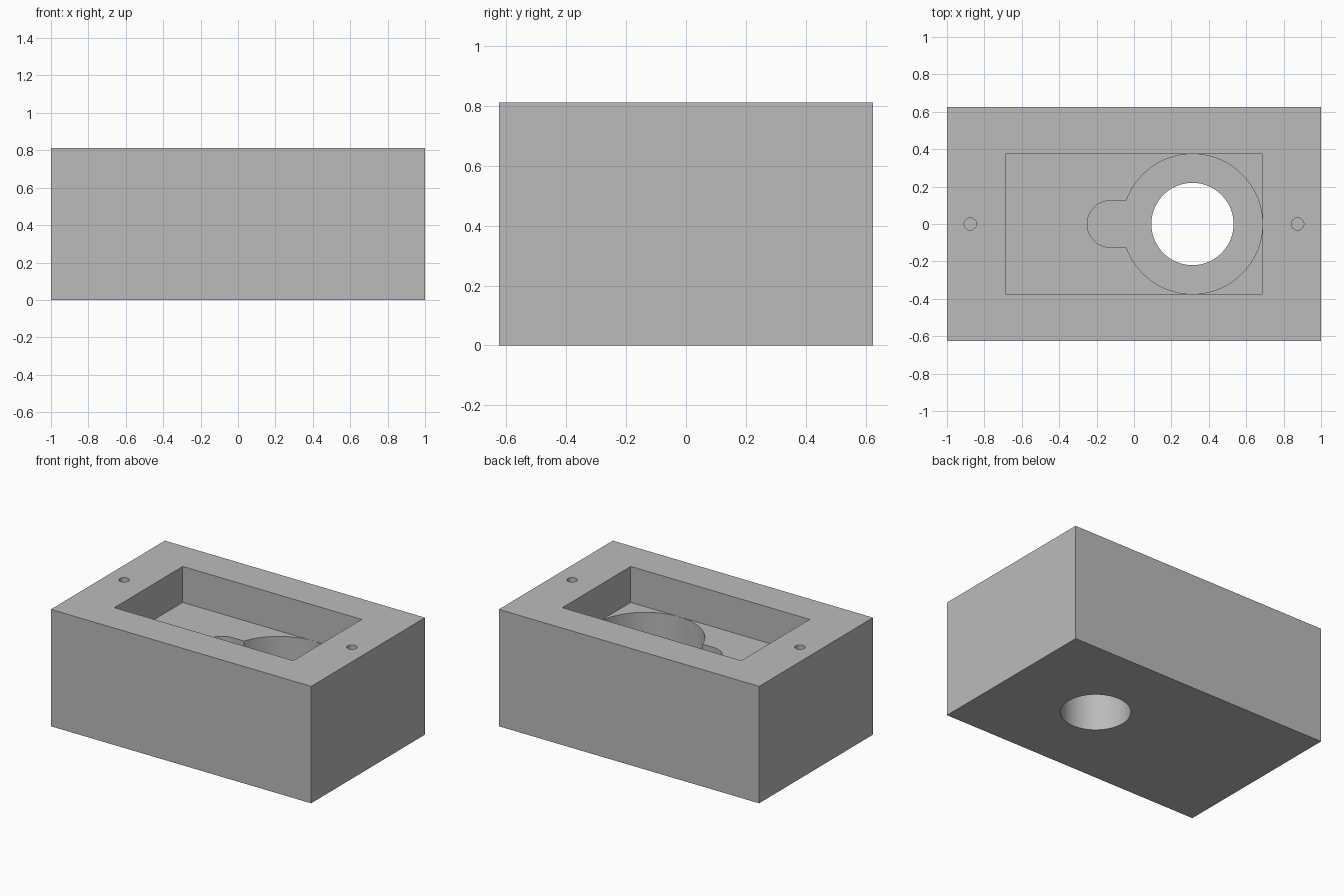
import bpy
import bmesh
from math import acos, asin, cos, pi, sin, tau

cube = bpy.data.objects.get("Cube")
if cube:
    bpy.data.objects.remove(cube, do_unlink=True)

LENGTH, WIDTH, HEIGHT = 2.0, 1.25, 0.8125
POCKET_FLOOR, KEYHOLE_FLOOR = 0.5625, 0.3125
BORE_X = 0.3125

grey = bpy.data.materials.new("plain grey")
grey.use_nodes = True
colour = (0.5, 0.5, 0.5, 1)
grey.diffuse_color = colour
grey.node_tree.nodes["Principled BSDF"].inputs["Base Color"].default_value = colour


def arc(cx, radius, start, end, steps):
    """Points on an arc centred on the long axis."""
    angles = [start + (end - start) * i / steps for i in range(steps + 1)]
    return [(cx + radius * cos(a), radius * sin(a)) for a in angles]


def circle(cx, radius, steps=64):
    return arc(cx, radius, 0, tau, steps)[:-1]


def rectangle(length, width):
    x, y = length / 2, width / 2
    return [(-x, -y), (x, -y), (x, y), (-x, y)]


def prism(name, outline, bottom, top):
    """Extrude a flat outline upward into a solid."""
    bm = bmesh.new()
    face = bm.faces.new([bm.verts.new((x, y, bottom)) for x, y in outline])
    raised = bmesh.ops.extrude_face_region(bm, geom=[face])["geom"]
    verts = [v for v in raised if isinstance(v, bmesh.types.BMVert)]
    bmesh.ops.translate(bm, verts=verts, vec=(0, 0, top - bottom))
    bmesh.ops.recalc_face_normals(bm, faces=bm.faces)
    mesh = bpy.data.meshes.new(name)
    bm.to_mesh(mesh)
    bm.free()
    mesh.materials.append(grey)
    obj = bpy.data.objects.new(name, mesh)
    bpy.context.collection.objects.link(obj)
    return obj


# Keyhole outline: large round recess joined to a round-ended slot
recess_radius, slot_radius, slot_x = 0.3745, 0.125, -0.125
join = pi - asin(slot_radius / recess_radius)
keyhole = arc(BORE_X, recess_radius, -join, join, 96)
keyhole += arc(slot_x, slot_radius, pi / 2, 3 * pi / 2, 32)

# Solid block and the shapes removed from it
block = prism("housing_block", rectangle(LENGTH, WIDTH), 0, HEIGHT)
above = HEIGHT + 0.1
cutters = [
    prism("pocket_cutter", rectangle(1.375, 0.75), POCKET_FLOOR, above),
    prism("keyhole_cutter", keyhole, KEYHOLE_FLOOR, POCKET_FLOOR + 0.1),
    prism("bore_cutter", circle(BORE_X, 0.22), -0.1, KEYHOLE_FLOOR + 0.1),
]
for side, x in (("left", 0.875), ("right", -0.875)):
    cutters.append(prism(side + "_screw_hole_cutter", circle(x, 0.033, 32),
                         HEIGHT - 0.25, above))

bpy.ops.object.select_all(action="DESELECT")
bpy.context.view_layer.objects.active = block
block.select_set(True)
for cutter in cutters:
    cutter.hide_render = True
    cut = block.modifiers.new(cutter.name, "BOOLEAN")
    cut.operation = "DIFFERENCE"
    cut.solver = "EXACT"
    cut.object = cutter
    bpy.ops.object.modifier_apply(modifier=cut.name)
    bpy.data.objects.remove(cutter, do_unlink=True)

# Smooth round walls, sharp rims
bpy.ops.object.shade_smooth_by_angle(angle=pi / 6)
